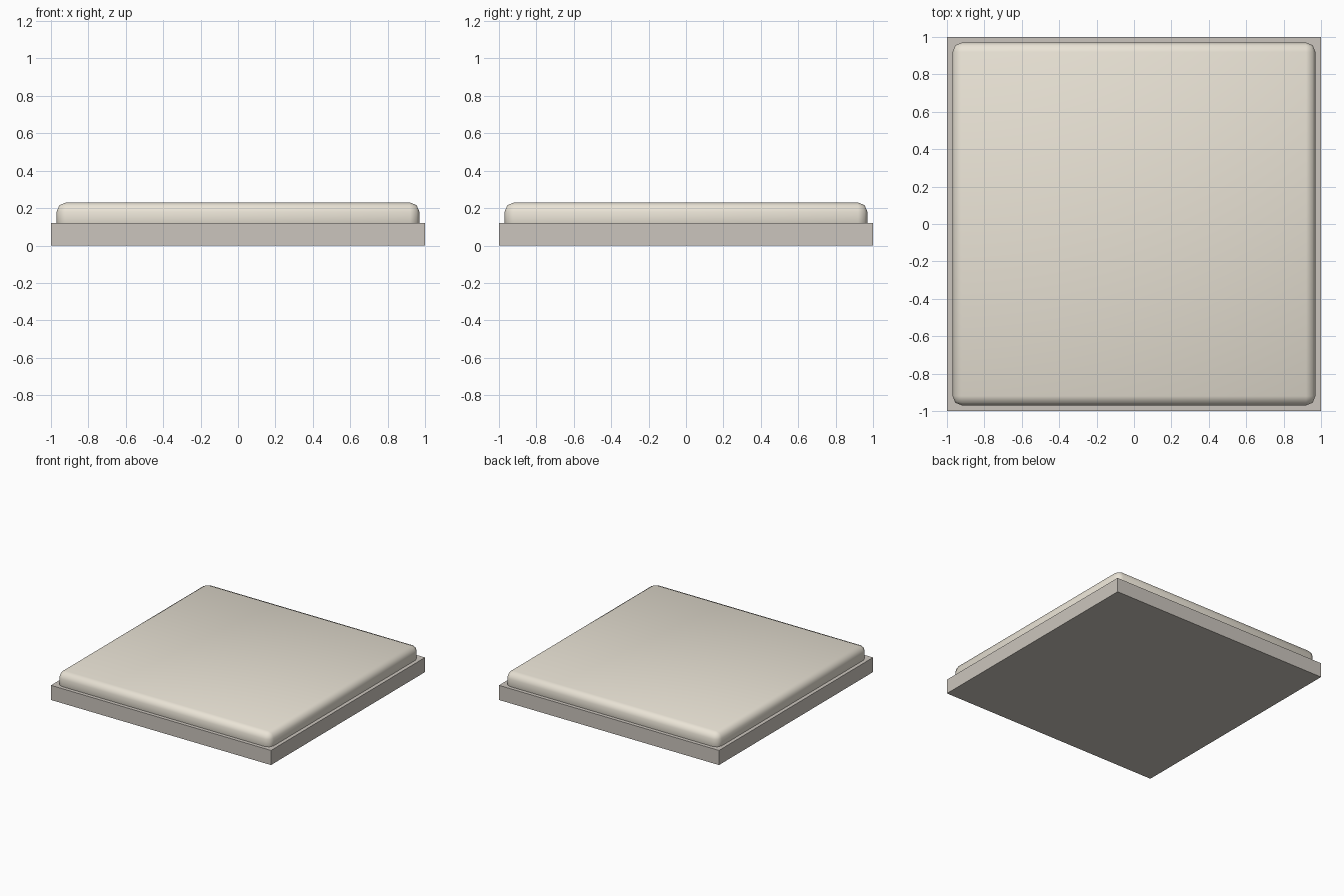
import bpy

if "Cube" in bpy.data.objects:
    bpy.data.objects.remove(bpy.data.objects["Cube"])


def make_slab(name, half, z0, z1, color, bevel=0):
    bpy.ops.mesh.primitive_cube_add(size=1, location=(0, 0, (z0 + z1) / 2))
    ob = bpy.context.object
    ob.name = name
    ob.scale = (2 * half, 2 * half, z1 - z0)
    bpy.ops.object.transform_apply(location=False, rotation=False, scale=True)
    mat = bpy.data.materials.new(name + "_color")
    mat.diffuse_color = (*color, 1)
    mat.use_nodes = True
    mat.node_tree.nodes["Principled BSDF"].inputs["Base Color"].default_value = mat.diffuse_color
    ob.data.materials.append(mat)
    if bevel:
        mod = ob.modifiers.new("rounded_edges", 'BEVEL')
        mod.width = bevel
        mod.segments = 2
        bpy.ops.object.shade_smooth()
    return ob


# Square base with sharp edges
make_slab("base", 1.0, 0, 0.12, (0.60, 0.56, 0.51))

# Rounded tile sunk into the base
make_slab("tile_top", 0.97, 0.07, 0.23, (0.82, 0.77, 0.67), bevel=0.05)
